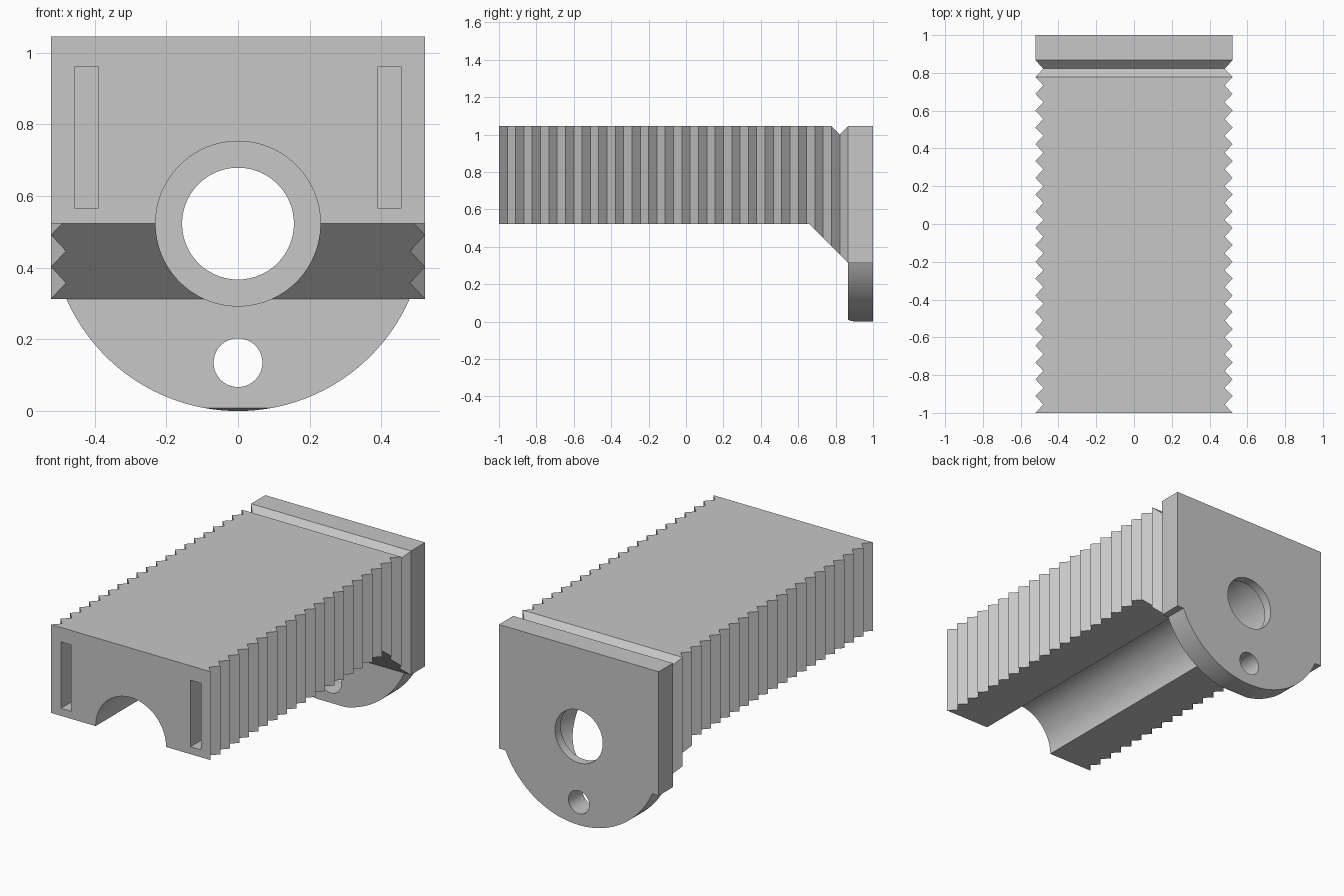
import bpy, bmesh, math

cube = bpy.data.objects.get("Cube")
if cube:
    bpy.data.objects.remove(cube, do_unlink=True)

HALF = 0.522        # half width
TOP = 1.045         # top of the block
AXIS_Z = 0.523      # height of the bore axis and of the round tab
FLANGE_Y = 0.867    # front face of the end flange
FLANGE_Z = 0.313    # lower edge of the square part of the flange

grey = bpy.data.materials.new("plain grey")
grey.use_nodes = True
colour = (0.57, 0.57, 0.57, 1)
grey.diffuse_color = colour
grey.node_tree.nodes["Principled BSDF"].inputs["Base Color"].default_value = colour


def prism(name, outline, axis, low, high):
    """Extrude a 2D outline along the axis with the given index."""
    bm = bmesh.new()

    def ring(level):
        verts = []
        for p in outline:
            co = list(p)
            co.insert(axis, level)
            verts.append(bm.verts.new(co))
        return verts

    a, b = ring(low), ring(high)
    bm.faces.new(a)
    bm.faces.new(b)
    n = len(a)
    for i in range(n):
        j = (i + 1) % n
        bm.faces.new((a[i], a[j], b[j], b[i]))
    bmesh.ops.recalc_face_normals(bm, faces=bm.faces)
    mesh = bpy.data.meshes.new(name)
    bm.to_mesh(mesh)
    bm.free()
    mesh.materials.append(grey)
    obj = bpy.data.objects.new(name, mesh)
    bpy.context.collection.objects.link(obj)
    return obj


def circle(cz, r, n=96):
    return [(r * math.cos(math.tau * i / n), cz + r * math.sin(math.tau * i / n))
            for i in range(n)]


def rect(x0, x1, z0, z1):
    return [(x0, z0), (x1, z0), (x1, z1), (x0, z1)]


def combine(target, tool, operation):
    """Apply a boolean and delete the tool object."""
    tool.hide_render = True
    mod = target.modifiers.new(tool.name, "BOOLEAN")
    mod.operation = operation
    mod.solver = "EXACT"
    mod.object = tool
    bpy.context.view_layer.objects.active = target
    bpy.ops.object.modifier_apply(modifier=mod.name)
    bpy.data.objects.remove(tool, do_unlink=True)


# Block with zigzag sides that run into the flat sided end flange
teeth = 21
pitch = (FLANGE_Y + 1) / teeth
side = []
for k in range(teeth):
    side += [(HALF, -1 + k * pitch), (HALF - 0.042, -1 + (k + 0.5) * pitch)]
side += [(HALF, FLANGE_Y), (HALF, 1)]
plan = side + [(-x, y) for x, y in reversed(side)]
block = prism("serrated_block", plan, 2, FLANGE_Z, TOP)

# Raised underside with a sloping brace in front of the flange
drop = AXIS_Z - FLANGE_Z
under = [(-1.2, 0.2), (-1.2, AXIS_Z), (FLANGE_Y - drop, AXIS_Z),
         (FLANGE_Y, FLANGE_Z), (FLANGE_Y + 0.1, FLANGE_Z - 0.1)]
combine(block, prism("underside_cutter", under, 0, -1, 1), "DIFFERENCE")

# Groove across the top
groove_y = FLANGE_Y - pitch / 2
groove = [(groove_y, TOP - 0.045), (groove_y + 0.09, TOP + 0.045),
          (groove_y - 0.09, TOP + 0.045)]
combine(block, prism("groove_cutter", groove, 0, -1, 1), "DIFFERENCE")

# Round tab hanging under the flange
start = math.asin((FLANGE_Z - AXIS_Z) / AXIS_Z)
steps = 64
tab = []
for i in range(steps + 1):
    t = start + (-math.pi - 2 * start) * i / steps
    tab.append((AXIS_Z * math.cos(t), AXIS_Z + AXIS_Z * math.sin(t)))
tab += [(tab[-1][0], FLANGE_Z + 0.08), (tab[0][0], FLANGE_Z + 0.08)]
combine(block, prism("round_tab", tab, 1, FLANGE_Y, 1), "UNION")

# Slight chamfer at the foot of the tab
chamfer = [(0.8, 0.026), (1, -0.026), (0.8, -0.05)]
combine(block, prism("chamfer_cutter", chamfer, 0, -1, 1), "DIFFERENCE")

# Wide bore, stepped through hole and small lower hole
for name, cz, r, low, high in (("bore_cutter", AXIS_Z, 0.23, -1.2, 0.947),
                               ("through_cutter", AXIS_Z, 0.156, 0.9, 1.2),
                               ("small_hole_cutter", 0.135, 0.068, 0.8, 1.2)):
    combine(block, prism(name, circle(cz, r), 1, low, high), "DIFFERENCE")

# Deep slots in the front face
for s in (-1, 1):
    slot = rect(s * 0.39, s * 0.457, 0.567, 0.96)
    combine(block, prism("slot_cutter", slot, 1, -1.2, 0.85), "DIFFERENCE")

# Round walls smooth, edges sharp
bpy.ops.object.select_all(action="DESELECT")
block.select_set(True)
bpy.context.view_layer.objects.active = block
bpy.ops.object.shade_smooth_by_angle(angle=math.radians(25))
